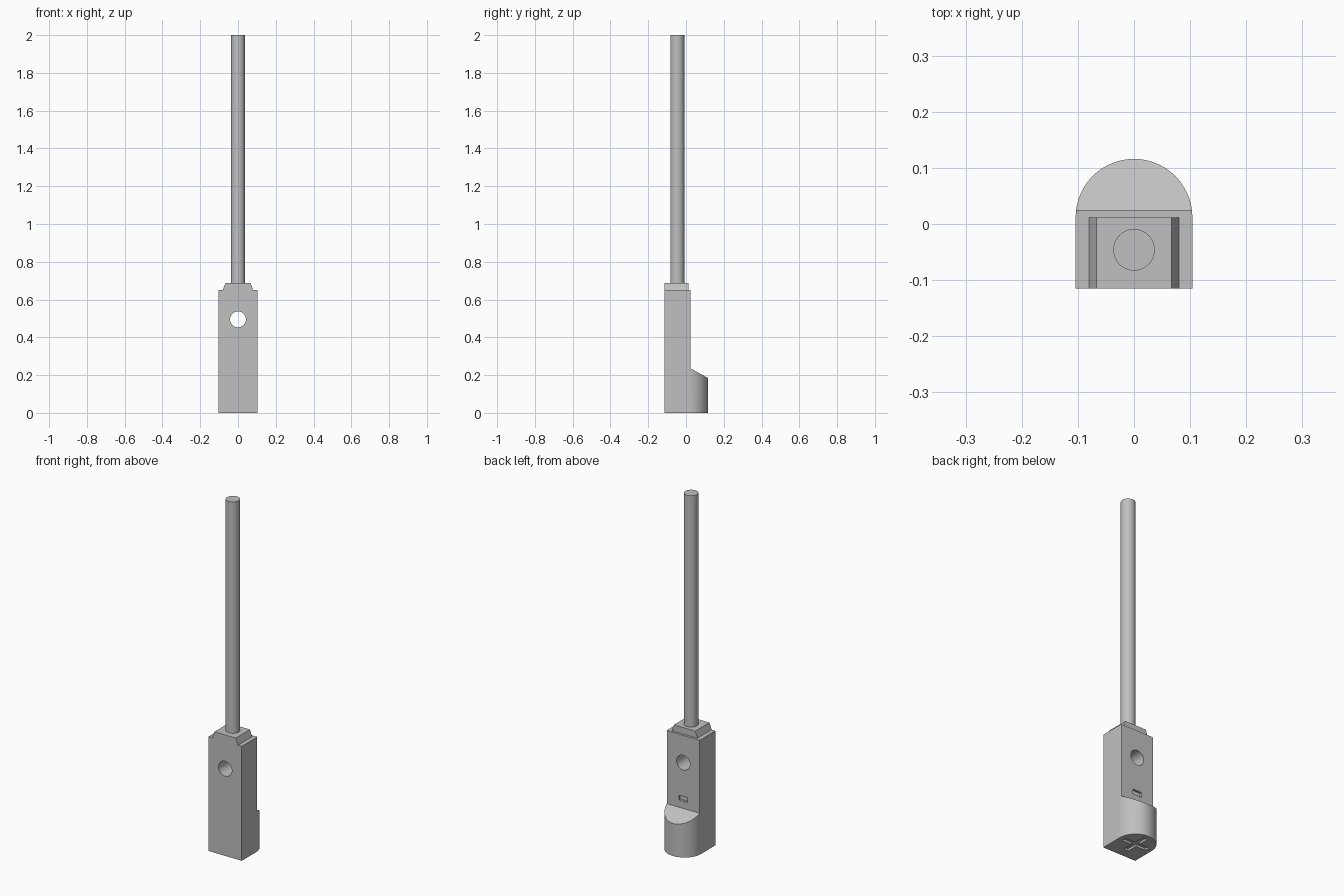
import bpy, bmesh, math
from mathutils import Vector

cube = bpy.data.objects.get("Cube")
if cube:
    bpy.data.objects.remove(cube, do_unlink=True)

grey = bpy.data.materials.new("light grey")
grey.use_nodes = True
grey.diffuse_color = (0.53, 0.53, 0.53, 1)
grey.node_tree.nodes["Principled BSDF"].inputs["Base Color"].default_value = (0.53, 0.53, 0.53, 1)

HALF_W, FRONT, BACK, BODY_TOP = 0.104, -0.115, 0.025, 0.65
ARC_Y = 0.012


def prism(name, profile, sweep):
    """Extrude a closed 3D profile along the sweep vector."""
    bm = bmesh.new()
    face = bm.faces.new([bm.verts.new(p) for p in profile])
    ext = bmesh.ops.extrude_face_region(bm, geom=[face])
    moved = [v for v in ext["geom"] if isinstance(v, bmesh.types.BMVert)]
    bmesh.ops.translate(bm, verts=moved, vec=Vector(sweep))
    bmesh.ops.recalc_face_normals(bm, faces=bm.faces)
    mesh = bpy.data.meshes.new(name)
    bm.to_mesh(mesh)
    bm.free()
    mesh.materials.append(grey)
    ob = bpy.data.objects.new(name, mesh)
    bpy.context.collection.objects.link(ob)
    return ob


def box(name, lo, hi):
    (x0, y0, z0), (x1, y1, z1) = lo, hi
    return prism(name, [(x0, y0, z0), (x1, y0, z0), (x1, y1, z0), (x0, y1, z0)], (0, 0, z1 - z0))


def activate(ob):
    bpy.ops.object.select_all(action='DESELECT')
    ob.select_set(True)
    bpy.context.view_layer.objects.active = ob


def cut(ob, cutter):
    cutter.hide_render = True
    mod = ob.modifiers.new("cut", 'BOOLEAN')
    mod.operation = 'DIFFERENCE'
    mod.solver = 'EXACT'
    mod.object = cutter
    activate(ob)
    bpy.ops.object.modifier_apply(modifier=mod.name)
    bpy.data.objects.remove(cutter, do_unlink=True)


def circle(n, radius):
    return [(radius * math.cos(2 * math.pi * i / n), radius * math.sin(2 * math.pi * i / n)) for i in range(n)]


# Housing: D-shaped column with a round back
arc = [(HALF_W * math.cos(math.pi * i / 40), ARC_Y + HALF_W * math.sin(math.pi * i / 40), 0) for i in range(41)]
housing = prism("housing", [(-HALF_W, FRONT, 0), (HALF_W, FRONT, 0)] + arc, (0, 0, BODY_TOP))

# Flat upper back and sloped top of the rounded foot
cut(housing, prism("back_cutter", [(-0.2, BACK, 0.8), (-0.2, BACK, 0.235), (-0.2, 0.2, 0.138), (-0.2, 0.2, 0.8)],
                   (0.4, 0, 0)))

# Mounting hole through the housing
cut(housing, prism("hole_cutter", [(x, -0.2, 0.495 + z) for x, z in circle(40, 0.042)], (0, 0.4, 0)))

# Small pocket on the back
cut(housing, box("pocket_cutter", (-0.028, BACK - 0.012, 0.276), (0.028, 0.1, 0.304)))

# Cross-shaped recess underneath
for hx, hy in ((0.075, 0.014), (0.014, 0.075)):
    cut(housing, box("cross_cutter", (-hx, ARC_Y - hy, -0.05), (hx, ARC_Y + hy, 0.012)))

# Tapered cap on top of the housing
cap = prism("cap", [(-0.08, FRONT, BODY_TOP), (0.08, FRONT, BODY_TOP), (0.067, FRONT, 0.687), (-0.067, FRONT, 0.687)],
            (0, 0.127, 0))

# Cable
cable = prism("cable", [(x, -0.046 + y, 0.68) for x, y in circle(48, 0.037)], (0, 0, 1.32))

for ob in (housing, cap, cable):
    activate(ob)
    bpy.ops.object.shade_smooth_by_angle(angle=math.radians(25))
